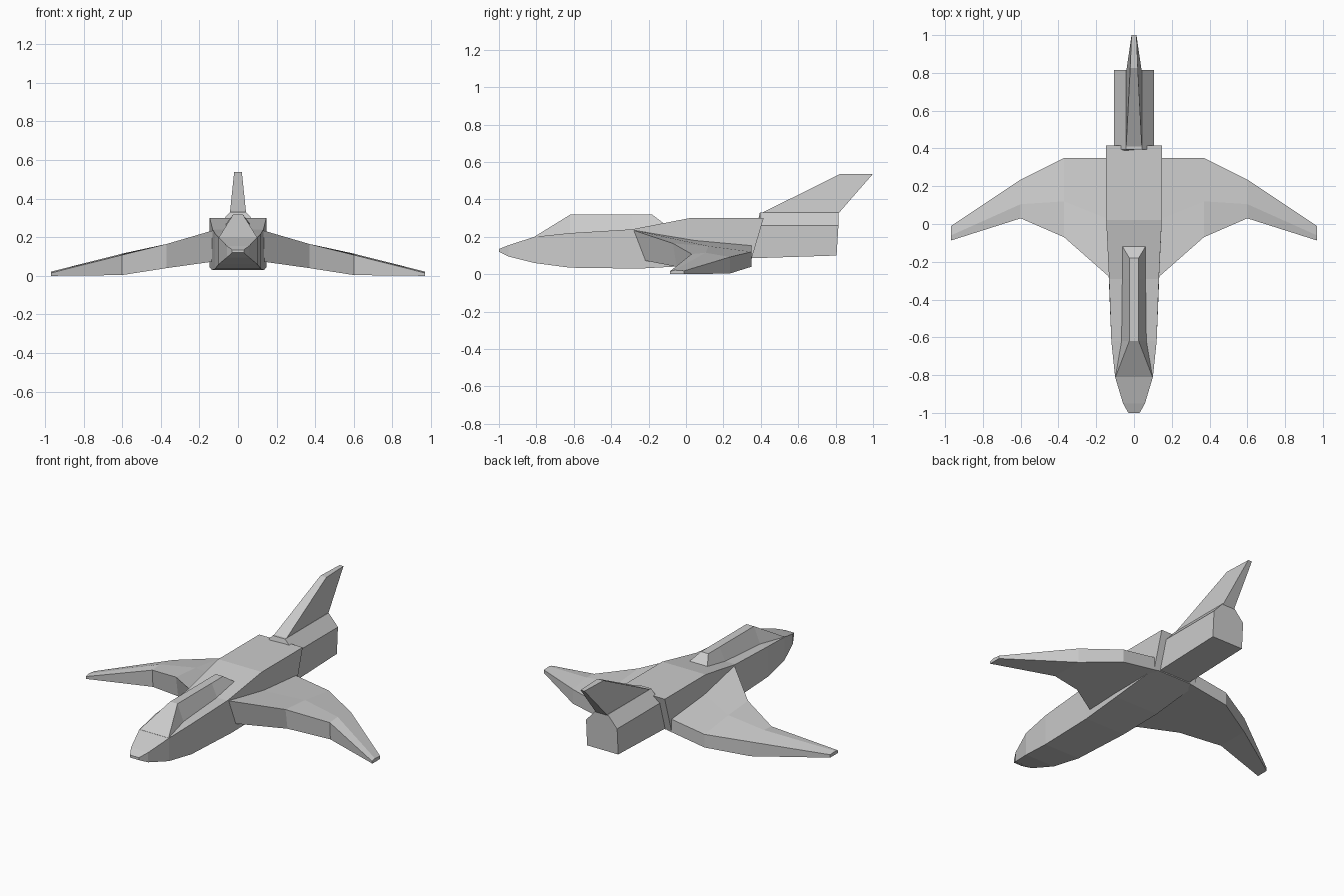
import bpy, bmesh

if "Cube" in bpy.data.objects:
    bpy.data.objects.remove(bpy.data.objects["Cube"])


def loft(name, sections):
    """Skin a row of equal-sized point loops and cap both ends."""
    bm = bmesh.new()
    rings = [[bm.verts.new(p) for p in s] for s in sections]
    n = len(rings[0])
    for a, b in zip(rings, rings[1:]):
        for i in range(n):
            j = (i + 1) % n
            bm.faces.new((a[i], a[j], b[j], b[i]))
    bm.faces.new(rings[0])
    bm.faces.new(rings[-1])
    bmesh.ops.recalc_face_normals(bm, faces=bm.faces)
    mesh = bpy.data.meshes.new(name)
    bm.to_mesh(mesh)
    bm.free()
    ob = bpy.data.objects.new(name, mesh)
    bpy.context.collection.objects.link(ob)
    return ob


def trapezoid(yb, zb, wb, yt, zt, wt):
    """Four-point section: bottom and top edge, each y, z and half width."""
    return [(-wb, yb, zb), (wb, yb, zb), (wt, yt, zt), (-wt, yt, zt)]


# Fuselage: boxy hull tapering to the nose, slanted rear end
hull = [(-1, .12, .03, -1, .135, .03), (-.95, .095, .058, -.95, .155, .058),
        (-.81, .06, .10, -.81, .2, .10), (-.62, .035, .12, -.62, .22, .12),
        (-.25, .03, .135, -.29, .24, .132), (.02, .045, .147, .02, .30, .147),
        (.35, .08, .147, .415, .30, .147)]
loft("fuselage", [trapezoid(*s) for s in hull])

# Canopy: sloping windshield, narrow flat top
canopy = [(-.81, .195, .10, -.81, .201, .098), (-.62, .21, .07, -.62, .318, .025),
          (-.29, .23, .066, -.29, .318, .025), (-.11, .265, .066, -.18, .318, .025)]
loft("canopy", [trapezoid(*s) for s in canopy])

# Tail boom: box with bevelled roof
boom = []
for y_low, y_top, z_low in ((.34, .395, .085), (.805, .815, .10)):
    half = [(.105, y_low, z_low), (.105, y_top, .26), (.042, y_top, .33)]
    boom.append(half + [(-x, y, z) for x, y, z in reversed(half)])
loft("tail_boom", boom)

# Swept tail fin
fin = []
for y0, y1, z, w0, w1 in ((.40, .815, .325, .042, .04), (.825, 1.0, .537, .02, .013)):
    fin.append([(-w0, y0, z), (w0, y0, z), (w1, y1, z), (-w1, y1, z)])
loft("tail_fin", fin)

# Wings: each station is x, then (y, z) for front top, ridge, rear top, rear bottom, front bottom
stations = [
    (.12, (-.29, .238), (.02, .187), (.35, .157), (.35, .078), (-.23, .075)),
    (.37, (-.07, .165), (.12, .150), (.35, .120), (.35, .040), (-.05, .040)),
    (.60, (.03, .108), (.105, .115), (.235, .092), (.235, .004), (.035, .004)),
    (.968, (-.087, .015), (-.06, .022), (-.01, .018), (-.01, 0), (-.085, 0)),
]
for side, sx in (("left", -1), ("right", 1)):
    loft(side + "_wing", [[(sx * s[0], y, z) for y, z in s[1:]] for s in stations])
